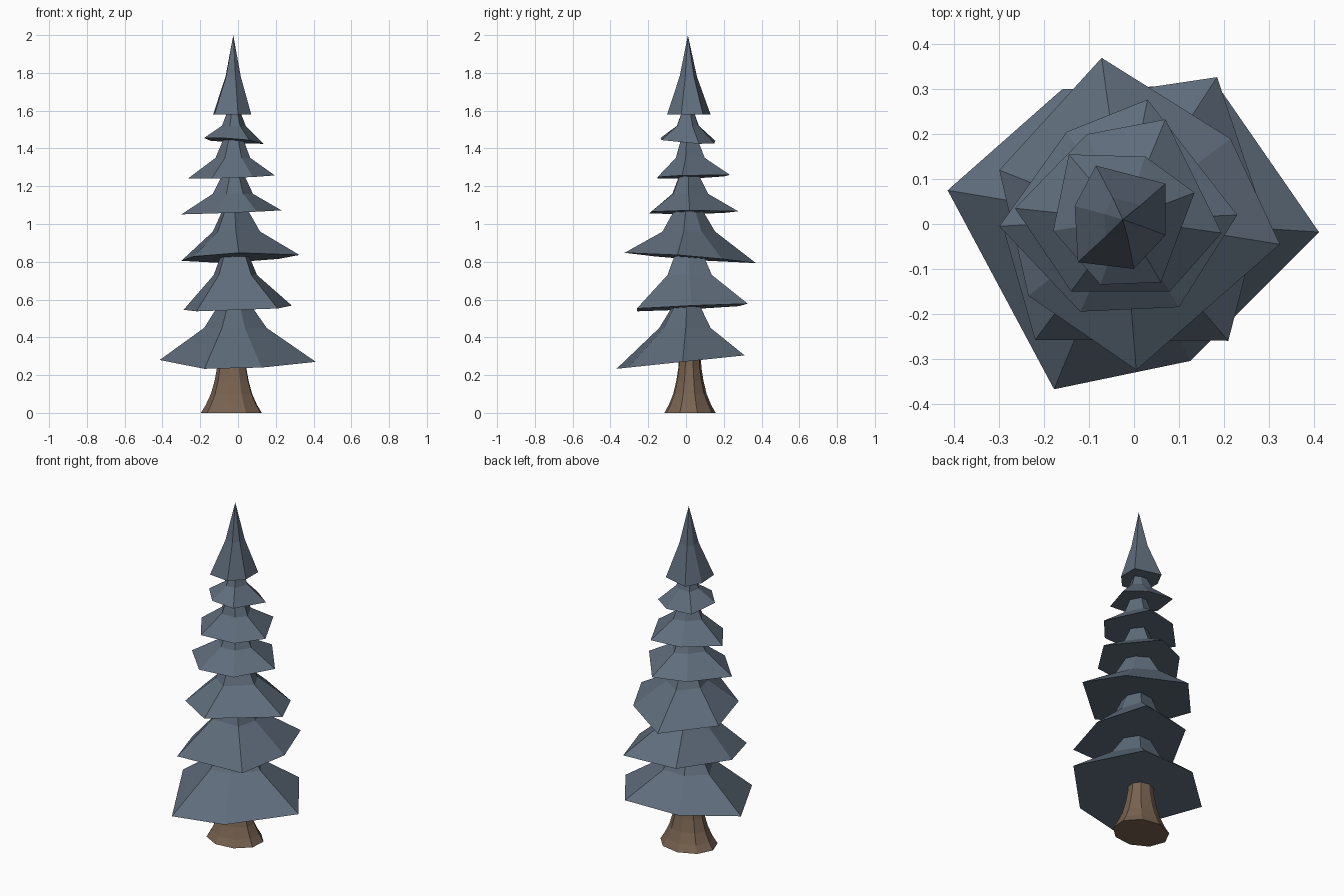
import bpy, math
from mathutils import Vector

if "Cube" in bpy.data.objects:
    bpy.data.objects.remove(bpy.data.objects["Cube"])


def material(name, rgb):
    m = bpy.data.materials.new(name)
    m.diffuse_color = (*rgb, 1)
    m.use_nodes = True
    m.node_tree.nodes["Principled BSDF"].inputs["Base Color"].default_value = m.diffuse_color
    return m


needles = material("blue grey needles", (0.115, 0.152, 0.200))
bark = material("brown bark", (0.190, 0.125, 0.082))


def loft(name, rings, mat, apex=None):
    """Join rings of equal count with quads, close the bottom with a fan and the top with a cap or point."""
    n = len(rings[0])
    verts = [tuple(v) for r in rings for v in r]
    faces = []
    for k in range(len(rings) - 1):
        for i in range(n):
            j = (i + 1) % n
            faces.append((k*n + i, k*n + j, (k+1)*n + j, (k+1)*n + i))
    verts.append(tuple(sum((Vector(v) for v in rings[0]), Vector()) / n))
    c = len(verts) - 1
    faces += [(c, (i + 1) % n, i) for i in range(n)]
    last = (len(rings) - 1) * n
    if apex:
        verts.append(apex)
        faces += [(last + i, last + (i + 1) % n, c + 1) for i in range(n)]
    else:
        faces.append(tuple(last + i for i in range(n)))
    me = bpy.data.meshes.new(name)
    me.from_pydata(verts, [], faces)
    me.materials.append(mat)
    ob = bpy.data.objects.new(name, me)
    bpy.context.collection.objects.link(ob)
    return ob


# Flared trunk: (z, half width x, half width y)
profile = [(0, .165, .138), (.04, .14, .115), (.10, .112, .09),
           (.17, .092, .073), (.24, .079, .062), (.36, .07, .056)]
SIDES = 9
loft("trunk", [[(-.032 + rx * math.cos(math.tau * i / SIDES + .3),
                 .02 + ry * math.sin(math.tau * i / SIDES + .3), z)
                for i in range(SIDES)] for z, rx, ry in profile], bark)

# Branch tiers: rim outline (x, y), rim plane (z, x tilt, y tilt), bend z, neck z, neck ratio
tiers = [
    ([(.412, -.018), (.185, .31), (-.16, .30), (-.415, .075), (-.178, -.368), (.125, -.305)],
     (.272, 0, .105), .45, .60, .16),
    ([(.285, .03), (.185, .327), (-.13, .28), (-.288, -.02), (-.22, -.258), (.21, -.26)],
     (.557, .035, .045), .73, .87, .21),
    ([(.325, -.045), (.215, .19), (-.072, .37), (-.30, .12), (-.235, -.16), (.005, -.325)],
     (.823, .03, -.075), .96, 1.10, .17),
    ([(.23, .02), (.03, .277), (-.15, .205), (-.30, -.005), (-.12, -.195), (.10, -.185)],
     (1.063, .04, .01), 1.16, 1.28, .18),
    ([(.195, -.02), (.07, .233), (-.105, .20), (-.265, .035), (-.14, -.15), (.08, -.15)],
     (1.25, .04, .03), 1.35, 1.47, .19),
    ([(.135, .07), (.025, .15), (-.145, .155), (-.18, -.015), (-.075, -.135), (.06, -.13)],
     (1.44, -.08, -.07), 1.52, 1.61, .18),
]
AXIS = Vector((-.022, .01))


def ring(rim, ratio, z):
    return [(*(AXIS + (Vector(p) - AXIS) * ratio), z) for p in rim]


for k, (rim, (z, tx, ty), bend, neck, ratio) in enumerate(tiers):
    edge = [(x, y, z + tx * x + ty * y) for x, y in rim]
    loft(f"branch_tier_{k + 1}", [edge, ring(rim, .40, bend), ring(rim, ratio, neck)], needles)

# Pointed crown
crown = [(.07, -.025), (.07, .09), (-.085, .13), (-.132, .04), (-.125, -.085), (0, -.10)]
loft("crown", [ring(crown, 1, 1.58), ring(crown, .40, 1.78)], needles, (-.025, .01, 2))
